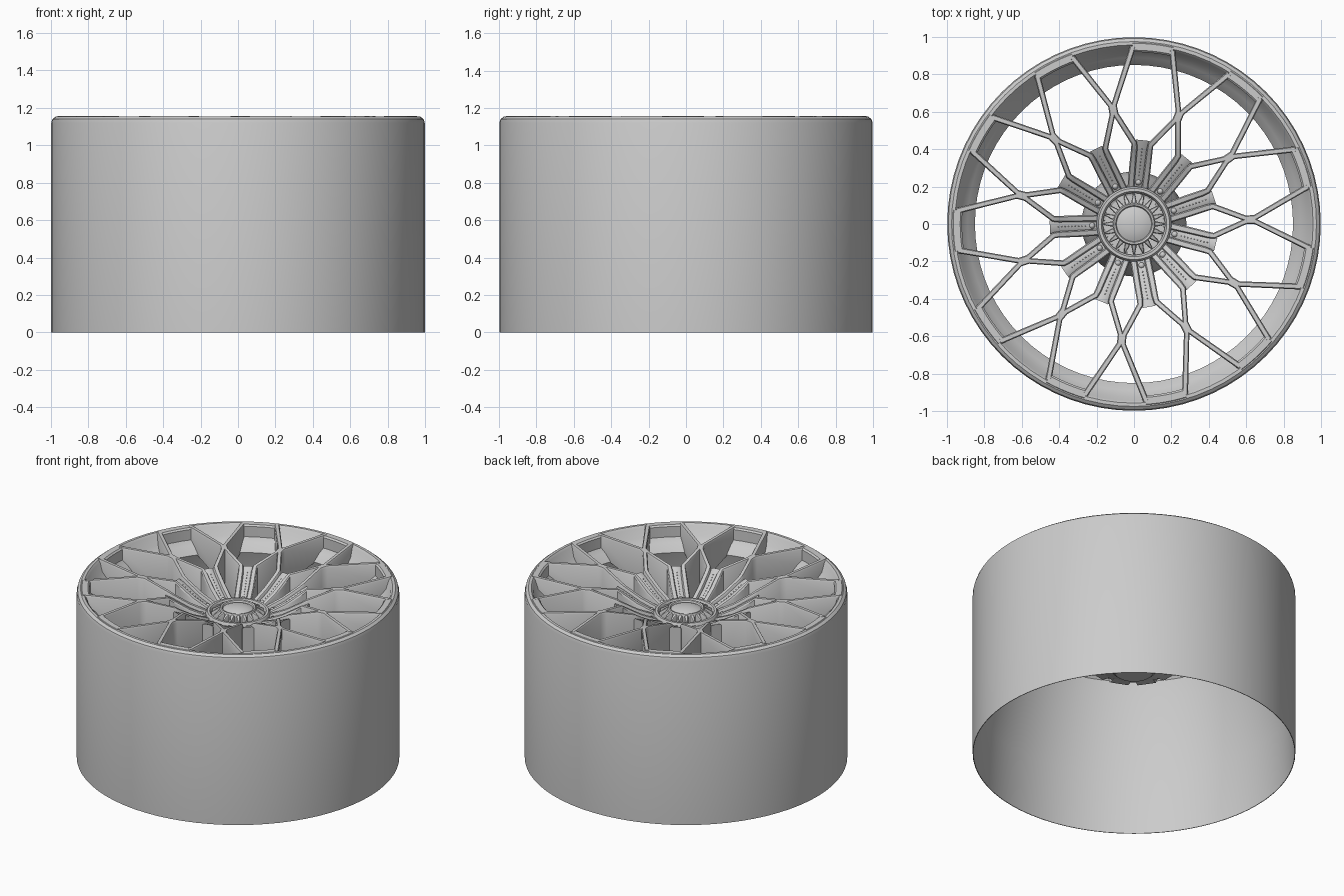
import bpy, bmesh, math
from mathutils import Vector, Matrix

if "Cube" in bpy.data.objects:
    bpy.data.objects.remove(bpy.data.objects["Cube"])

N = 11                                   # spokes
STEP = 2 * math.pi / N
PHASE = math.radians(18.5)               # angle of the first spoke


def finish(name, bm, angle=35):
    bmesh.ops.remove_doubles(bm, verts=bm.verts, dist=1e-5)
    bmesh.ops.recalc_face_normals(bm, faces=bm.faces)
    me = bpy.data.meshes.new(name)
    bm.to_mesh(me)
    bm.free()
    ob = bpy.data.objects.new(name, me)
    bpy.context.collection.objects.link(ob)
    bpy.ops.object.select_all(action='DESELECT')
    ob.select_set(True)
    bpy.context.view_layer.objects.active = ob
    bpy.ops.object.shade_smooth_by_angle(angle=math.radians(angle))
    return ob


def lathe(name, profile, segs=64, closed=False):
    bm = bmesh.new()
    rings = []
    for r, z in profile:
        if r == 0:
            rings.append([bm.verts.new((0, 0, z))] * segs)
        else:
            rings.append([bm.verts.new((r * math.cos(a), r * math.sin(a), z))
                          for a in (2 * math.pi * i / segs for i in range(segs))])
    pairs = list(zip(rings, rings[1:]))
    if closed:
        pairs.append((rings[-1], rings[0]))
    for a, b in pairs:
        for i in range(segs):
            j = (i + 1) % segs
            vs = list(dict.fromkeys((a[i], a[j], b[j], b[i])))
            if len(vs) > 2:
                bm.faces.new(vs)
    return finish(name, bm)


def sweep(bm, path, mat):
    """Blade along (x, y, half width, bottom z, top z) with a chamfered top edge."""
    pts = [Vector(p[:2]) for p in path]
    rings = []
    for i, (x, y, w, zb, zt) in enumerate(path):
        d0 = (pts[i] - pts[max(i - 1, 0)]).normalized()
        d1 = (pts[min(i + 1, len(pts) - 1)] - pts[i]).normalized()
        t = (d0 + d1).normalized()
        n = Vector((-t.y, t.x))
        sec = [(-w, zb), (w, zb), (w, zt - .01), (w * .65, zt), (-w * .65, zt), (-w, zt - .01)]
        rings.append([bm.verts.new(mat @ Vector((x + n.x * s, y + n.y * s, z))) for s, z in sec])
    for a, b in zip(rings, rings[1:]):
        for k in range(6):
            m = (k + 1) % 6
            bm.faces.new((a[k], a[m], b[m], b[k]))
    bm.faces.new(rings[0])
    bm.faces.new(rings[-1])


def polar(r, a, off=0):
    return (r * math.cos(a) + off * math.sin(a), r * math.sin(a) - off * math.cos(a))


SPOKES = [Matrix.Rotation(PHASE + k * STEP, 4, 'Z') for k in range(N)]

# Barrel: straight outside, tapered inside, funnel-shaped front lip
lathe("barrel", [(.998, 0), (.998, 1.12), (.992, 1.14), (.975, 1.153), (.957, 1.153),
                 (.945, 1.14), (.925, 1.08), (.89, 1.05), (.85, 1.0), (.88, .9),
                 (.98, .4), (.994, 0)], 72, closed=True)

# Split spokes: two mirrored blades each, meeting the neighbours at a node
half = STEP / 2
bm = bmesh.new()
for m in SPOKES:
    for s in (1, -1):
        path = [(.15, .036, .018, .64, .965), (.30, .040, .018, .66, 1.03),
                (.40, .041, .017, .77, 1.09), (.43, .044, .016, .80, 1.11),
                polar(.595, half, .009) + (.015, .89, 1.147),
                polar(.645, half, .009) + (.015, .91, 1.15),
                polar(.95, half - math.radians(10)) + (.016, 1.03, 1.157)]
        sweep(bm, [(x, s * y, w, b, t) for x, y, w, b, t in path], m)
finish("split_spokes", bm)

# Sunken floor between the two blades of each spoke
bm = bmesh.new()
for m in SPOKES:
    sweep(bm, [(.15, 0, .034, .64, .945), (.30, 0, .038, .66, 1.01),
               (.40, 0, .040, .77, 1.07), (.45, 0, .036, .83, 1.095)], m)
finish("spoke_channels", bm)

# Bead row and bolt in every channel
bm = bmesh.new()
for m in SPOKES:
    for i in range(9):
        x = .26 + i * .018
        z = 1.01 + (x - .30) * (.6 if x > .30 else .43)
        bmesh.ops.create_icosphere(bm, subdivisions=1, radius=.004,
                                   matrix=m @ Matrix.Translation((x, 0, z)))
    bmesh.ops.create_uvsphere(bm, u_segments=12, v_segments=6, radius=.017,
                              matrix=m @ Matrix.Translation((.225, 0, .973)))
finish("channel_beads", bm)

# Flat landings at the rim between neighbouring forks
bm = bmesh.new()
for m in SPOKES:
    a = math.radians(6.6)
    sweep(bm, [polar(.947, -a + 2 * a * i / 6) + (.028, 1.03, 1.156) for i in range(7)], m)
finish("rim_landings", bm)

# Hub body with a round boss underneath
lathe("hub_body", [(0, .58), (.12, .58), (.138, .595), (.14, .62), (.20, .64), (.27, .66),
                   (.28, .69), (.26, .76), (.215, .93), (.205, .965), (0, .965)])
# Hub ring around the toothed crown
lathe("hub_ring", [(.165, .95), (.165, .985), (.175, 1.0), (.19, 1.0), (.2, .985), (.2, .95)],
      closed=True)

# Toothed crown
bm = bmesh.new()
TEETH = 20
for k in range(TEETH):
    m = Matrix.Rotation(2 * math.pi * k / TEETH, 4, 'Z')
    sweep(bm, [(.10, 0, .014, .95, 1.02), (.125, 0, .013, .95, 1.015),
               (.165, 0, .003, .95, .99)], m)
finish("crown_teeth", bm)

# Domed centre cap
lathe("centre_cap", [(.115, .95), (.115, 1.015), (.108, 1.025), (.098, 1.022), (.093, 1.012),
                     (.075, 1.02), (.045, 1.028), (0, 1.032)], 48)
